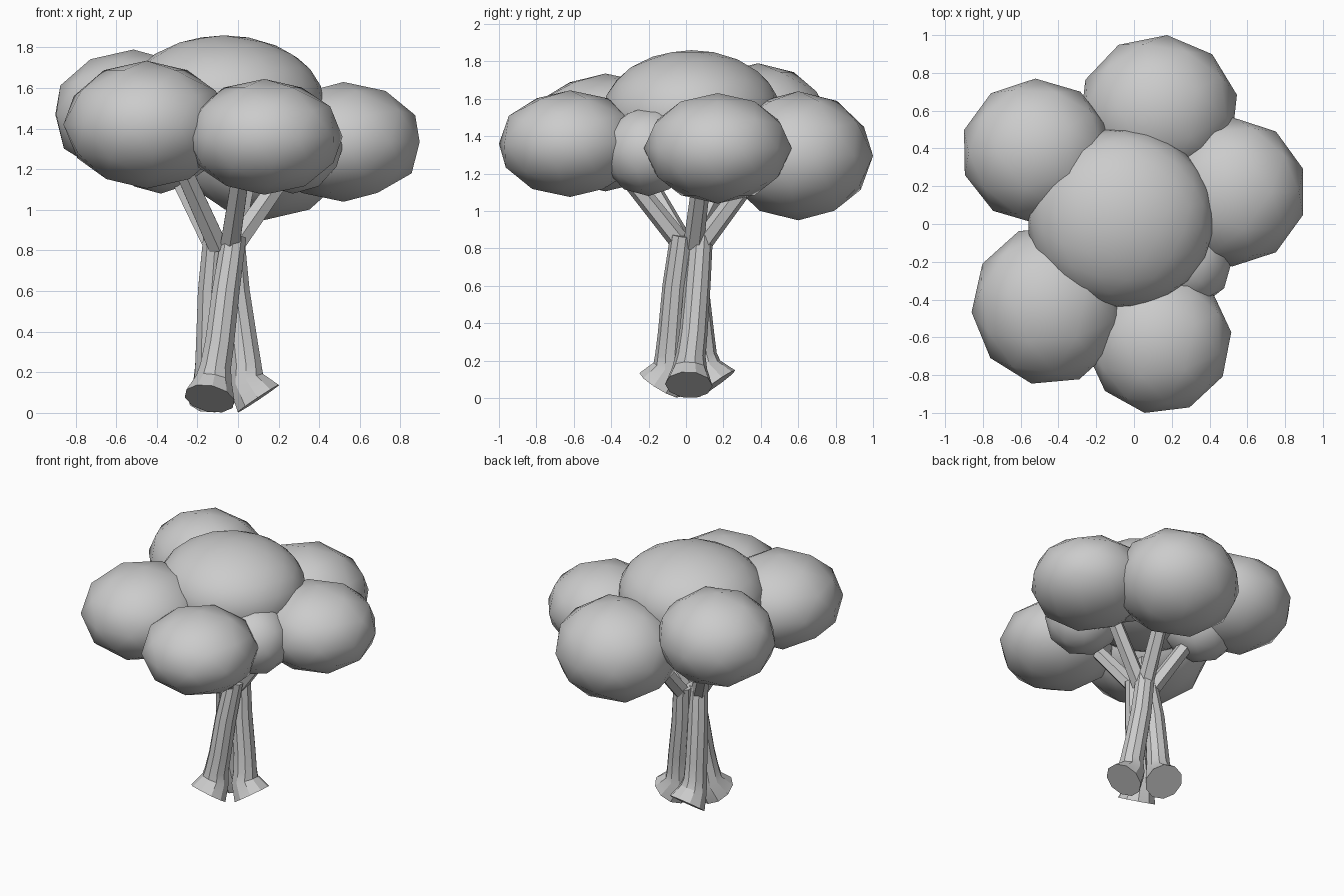
import bpy, bmesh, math
from mathutils import Vector, Matrix

cube = bpy.data.objects.get("Cube")
if cube:
    bpy.data.objects.remove(cube, do_unlink=True)

grey = bpy.data.materials.new("plain_grey")
grey.use_nodes = True
grey.diffuse_color = (0.6, 0.6, 0.6, 1)
grey.node_tree.nodes["Principled BSDF"].inputs["Base Color"].default_value = (0.6, 0.6, 0.6, 1)


def finish(name, bm, smooth_angle):
    """Turn a bmesh into an object with smooth shading below an angle."""
    bmesh.ops.recalc_face_normals(bm, faces=bm.faces)
    mesh = bpy.data.meshes.new(name)
    bm.to_mesh(mesh)
    bm.free()
    mesh.materials.append(grey)
    obj = bpy.data.objects.new(name, mesh)
    bpy.context.collection.objects.link(obj)
    bpy.ops.object.select_all(action='DESELECT')
    obj.select_set(True)
    bpy.context.view_layer.objects.active = obj
    bpy.ops.object.shade_smooth_by_angle(angle=math.radians(smooth_angle))


def leaf_clump(name, centre, radii, turn, detail=2):
    """Low-poly ball, turned, then fitted to its exact half-sizes."""
    bm = bmesh.new()
    bmesh.ops.create_icosphere(bm, subdivisions=detail, radius=1,
                               matrix=Matrix.Rotation(math.radians(turn), 4, 'Z'))
    for axis in range(3):
        values = [v.co[axis] for v in bm.verts]
        low, high = min(values), max(values)
        for v in bm.verts:
            unit = 2 * (v.co[axis] - low) / (high - low) - 1
            v.co[axis] = centre[axis] + unit * radii[axis]
    finish(name, bm, 60)


def stem(name, points, radii, sides):
    """Tapered tube whose rings stand square to the path."""
    points = [Vector(p) for p in points]
    bm = bmesh.new()
    rings = []
    for i, (p, r) in enumerate(zip(points, radii)):
        tangent = points[min(i + 1, len(points) - 1)] - points[max(i - 1, 0)]
        tangent.normalize()
        side = Vector((0, 1, 0)).cross(tangent).normalized()
        front = tangent.cross(side)
        ring = []
        for k in range(sides):
            a = math.tau * (k + 0.5) / sides
            co = p + r * (math.cos(a) * side + math.sin(a) * front)
            co.z = max(co.z, 0)
            ring.append(bm.verts.new(co))
        rings.append(ring)
    for a, b in zip(rings, rings[1:]):
        for k in range(sides):
            j = (k + 1) % sides
            bm.faces.new((a[k], a[j], b[j], b[k]))
    bm.faces.new(rings[0])
    bm.faces.new(rings[-1])
    finish(name, bm, 25)


# Canopy: crown and a ring of five large clumps
leaf_clump("crown_clump", (-0.07, 0.03, 1.525), (0.49, 0.47, 0.335), 10, 3)
leaf_clump("front_left_clump", (-0.45, -0.43, 1.42), (0.41, 0.415, 0.315), 23)
leaf_clump("front_clump", (0.13, -0.62, 1.36), (0.385, 0.38, 0.285), 25)
leaf_clump("right_clump", (0.52, 0.17, 1.335), (0.375, 0.395, 0.295), 0)
leaf_clump("back_clump", (0.13, 0.60, 1.295), (0.415, 0.40, 0.345), 30)
leaf_clump("back_left_clump", (-0.515, 0.385, 1.47), (0.385, 0.385, 0.32), 37)

# Small clumps filling the gaps between the large ones
leaf_clump("front_right_filler", (0.27, -0.20, 1.32), (0.25, 0.24, 0.24), 20)
leaf_clump("back_right_filler", (0.25, 0.23, 1.34), (0.21, 0.22, 0.20), 0)
leaf_clump("left_filler", (-0.38, 0.22, 1.32), (0.24, 0.24, 0.24), 0)

# Trunk: three leaning stems, each on a flared, tilted foot
stem_radii = (0.127, 0.093, 0.08, 0.075, 0.071, 0.064)
stem("front_trunk_stem",
     [(-0.14, -0.14, 0.07), (-0.12, -0.085, 0.16), (-0.11, -0.085, 0.23),
      (-0.09, -0.075, 0.35), (-0.06, -0.055, 0.6), (-0.02, -0.02, 0.87)], stem_radii, 10)
stem("right_trunk_stem",
     [(0.1, 0.015, 0.07), (0.04, 0.02, 0.16), (0.04, 0.025, 0.23),
      (0.025, 0.04, 0.35), (-0.01, 0.06, 0.6), (-0.03, 0.08, 0.87)], stem_radii, 10)
stem("back_trunk_stem",
     [(-0.12, 0.16, 0.075), (-0.13, 0.1, 0.16), (-0.135, 0.085, 0.23),
      (-0.135, 0.075, 0.35), (-0.13, 0.05, 0.6), (-0.11, 0.01, 0.87)], stem_radii, 10)

# Branches spreading into the clumps
branches = {
    "front_branch": ((-0.04, -0.02, 0.82), (0.02, -0.34, 1.22)),
    "right_branch": ((-0.02, 0.04, 0.82), (0.26, 0.09, 1.22)),
    "back_branch": ((-0.03, 0.08, 0.82), (0.06, 0.38, 1.22)),
    "back_left_branch": ((-0.12, 0.02, 0.82), (-0.32, 0.22, 1.22)),
    "front_left_branch": ((-0.1, -0.01, 0.82), (-0.28, -0.24, 1.22)),
}
for name, path in branches.items():
    stem(name, path, (0.055, 0.048), 6)
